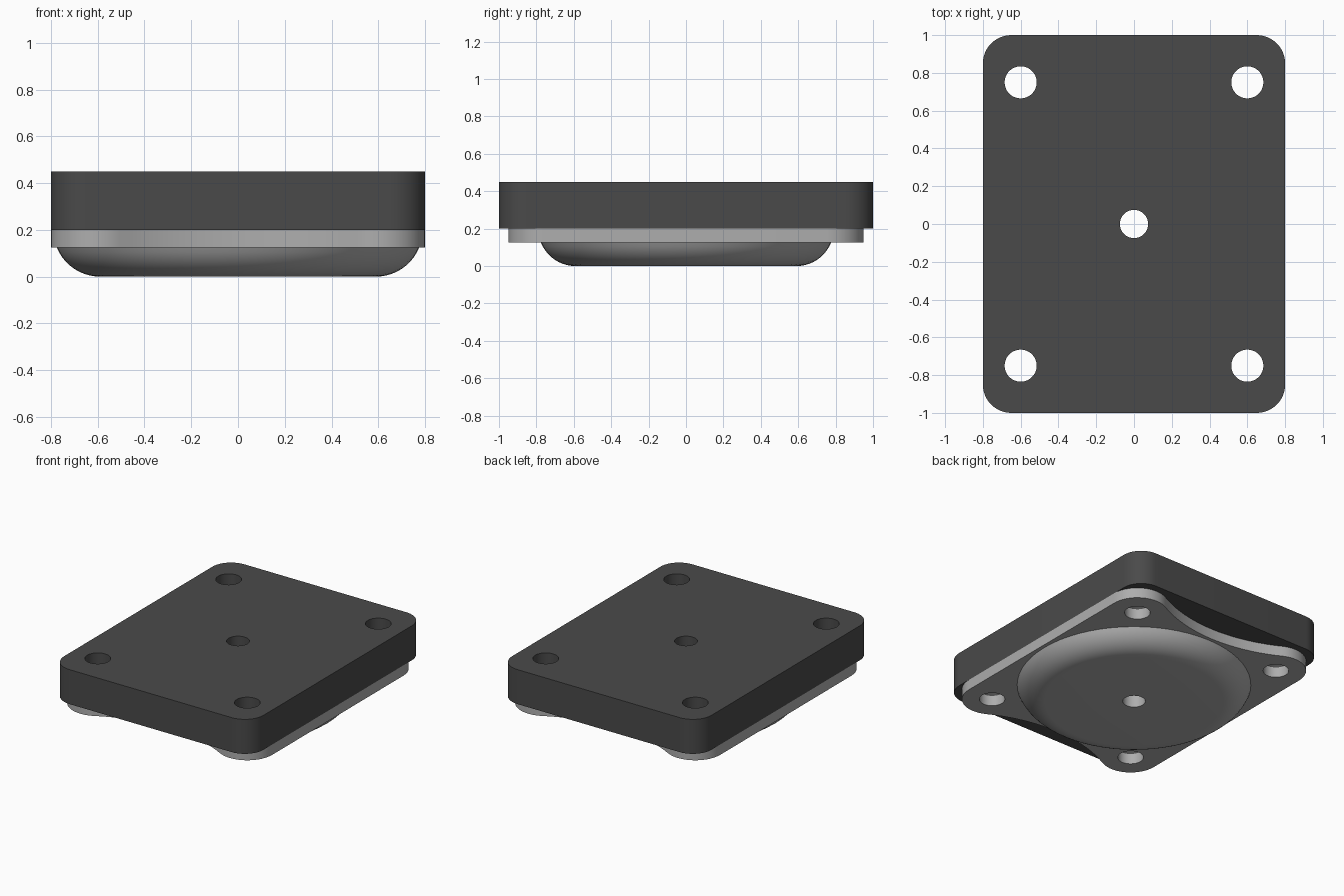
import bpy, bmesh, math
from math import sin, cos, pi, radians

if "Cube" in bpy.data.objects:
    bpy.data.objects.remove(bpy.data.objects["Cube"])

HOLES = [(sx * 0.6, sy * 0.75, 0.085) for sx in (-1, 1) for sy in (-1, 1)] + [(0, 0, 0.075)]


def material(name, v):
    m = bpy.data.materials.new(name)
    m.diffuse_color = (v, v, v, 1)
    m.use_nodes = True
    m.node_tree.nodes["Principled BSDF"].inputs["Base Color"].default_value = m.diffuse_color
    return m


dark = material("dark_rubber", 0.068)
grey = material("grey_metal", 0.42)


def arc(cx, cy, r, a0, a1, n):
    return [(cx + r * cos(a0 + (a1 - a0) * i / n), cy + r * sin(a0 + (a1 - a0) * i / n))
            for i in range(n + 1)]


def finish(bm, name, mat):
    # smooth shading with sharp edges kept
    bmesh.ops.recalc_face_normals(bm, faces=bm.faces)
    for f in bm.faces:
        f.smooth = True
    for e in bm.edges:
        e.smooth = e.calc_face_angle(0) < radians(30)
    me = bpy.data.meshes.new(name)
    bm.to_mesh(me)
    bm.free()
    me.materials.append(mat)
    ob = bpy.data.objects.new(name, me)
    bpy.context.collection.objects.link(ob)
    return ob


def drilled_plate(name, outline, z0, z1, mat):
    bm = bmesh.new()
    loops = [outline] + [arc(x, y, r, 0, 2 * pi, 40)[:-1] for x, y, r in HOLES]
    for pts in loops:
        vs = [bm.verts.new((x, y, z0)) for x, y in pts]
        for i in range(len(vs)):
            bm.edges.new((vs[i - 1], vs[i]))
    bmesh.ops.triangle_fill(bm, use_beauty=True, use_dissolve=False, edges=bm.edges[:])
    res = bmesh.ops.extrude_face_region(bm, geom=bm.faces[:], use_keep_orig=True)
    for v in res["geom"]:
        if isinstance(v, bmesh.types.BMVert):
            v.co.z = z1
    return finish(bm, name, mat)


# Thick top pad: rounded rectangle
pad = []
for k, (sx, sy) in enumerate([(1, 1), (-1, 1), (-1, -1), (1, -1)]):
    pad += arc(sx * 0.65, sy * 0.85, 0.15, k * pi / 2, (k + 1) * pi / 2, 12)
drilled_plate("top_pad", pad, 0.2, 0.45, dark)

# Flange: rounded ears around the holes, waisted front and back edges
WAIST, EAR = 0.8, 0.2
d = WAIST - 0.75
R = (0.36 + d * d - EAR * EAR) / (2 * (EAR - d))
a = math.atan2(d + R, -0.6)                      # tangent point direction
ear = arc(0.6, 0.75, EAR, 0, a, 14)
waist = arc(0, WAIST + R, R, a - pi, -pi / 2, 10)[1:]
if abs(waist[-1][0]) > 1e-4:
    raise ValueError("waist must end on the centre line")
quarter = ear + waist
half = quarter + [(-x, y) for x, y in reversed(quarter[:-1])]
flange = half + [(-x, -y) for x, y in half]
drilled_plate("flange", flange, 0.125, 0.2, grey)

# Shallow dished base with a centre hole, turned from a profile
end = -math.asin(0.075 / 0.2)
profile = [(0.075, 0.125), (0.075, 0.0)] + arc(0.59, 0.2, 0.2, -pi / 2, end, 10)
bm = bmesh.new()
N = 64
rings = [[bm.verts.new((r * cos(2 * pi * i / N), r * sin(2 * pi * i / N), z)) for i in range(N)]
         for r, z in profile]
for j in range(len(rings)):
    p, q = rings[j - 1], rings[j]
    for i in range(N):
        bm.faces.new((p[i - 1], p[i], q[i], q[i - 1]))
finish(bm, "dished_base", grey)
